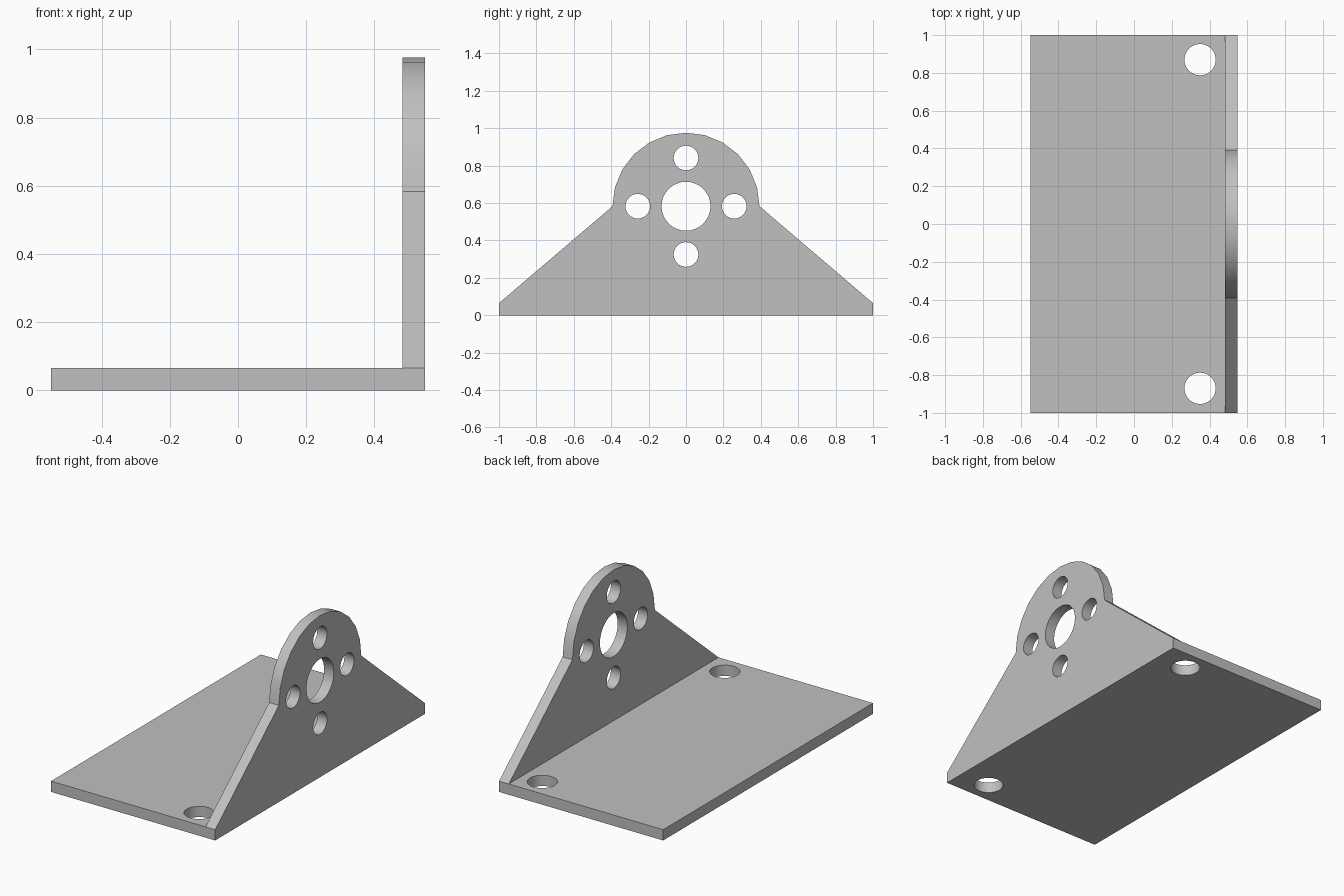
import bpy, bmesh
from math import cos, sin, pi, radians
from mathutils import Matrix

if "Cube" in bpy.data.objects:
    bpy.data.objects.remove(bpy.data.objects["Cube"], do_unlink=True)

HALF_X, HALF_Y, THICK = 0.548, 1.0, 0.065
HUB_Z, HUB_R = 0.583, 0.393

metal = bpy.data.materials.new("light_grey")
metal.use_nodes = True
grey = (0.53, 0.53, 0.53, 1)
metal.diffuse_color = grey
metal.node_tree.nodes["Principled BSDF"].inputs["Base Color"].default_value = grey


def circle(cx, cy, r, n=32):
    return [(cx + r * cos(2 * pi * i / n), cy + r * sin(2 * pi * i / n)) for i in range(n)]


def plate(name, loops, matrix):
    """Fill an outline with holes, then extrude it by the plate thickness."""
    bm = bmesh.new()
    edges = []
    for loop in loops:
        vs = [bm.verts.new((u, v, 0)) for u, v in loop]
        edges += [bm.edges.new((vs[i - 1], vs[i])) for i in range(len(vs))]
    bmesh.ops.triangle_fill(bm, edges=edges, use_beauty=True, use_dissolve=False)
    ext = bmesh.ops.extrude_face_region(bm, geom=bm.faces[:], use_keep_orig=True)
    top = [g for g in ext["geom"] if isinstance(g, bmesh.types.BMVert)]
    bmesh.ops.translate(bm, verts=top, vec=(0, 0, THICK))
    bmesh.ops.recalc_face_normals(bm, faces=bm.faces[:])
    bm.transform(matrix)
    mesh = bpy.data.meshes.new(name)
    bm.to_mesh(mesh)
    bm.free()
    mesh.materials.append(metal)
    obj = bpy.data.objects.new(name, mesh)
    bpy.context.collection.objects.link(obj)
    return obj


# Base plate with two mounting holes
base_outline = [(-HALF_X, -HALF_Y), (HALF_X, -HALF_Y), (HALF_X, HALF_Y), (-HALF_X, HALF_Y)]
base_holes = [circle(0.35, s * 0.87, 0.083) for s in (-1, 1)]
bracket = plate("bracket", [base_outline] + base_holes, Matrix())

# Upright plate: sloped shoulders, rounded head, hub hole and four bolt holes
arc = [(HUB_R * cos(radians(a)), HUB_Z + HUB_R * sin(radians(a))) for a in range(0, 181, 15)]
wall_outline = [(-HALF_Y, 0), (HALF_Y, 0), (HALF_Y, THICK)] + arc + [(-HALF_Y, THICK)]
wall_holes = [circle(0, HUB_Z, 0.131)]
wall_holes += [circle(u, HUB_Z + v, 0.066) for u, v in circle(0, 0, 0.258, 4)]
upright_axes = Matrix(((0, 0, 1, HALF_X - THICK), (1, 0, 0, 0), (0, 1, 0, 0), (0, 0, 0, 1)))
upright = plate("upright_plate", [wall_outline] + wall_holes, upright_axes)

# Join both plates into one solid
union = bracket.modifiers.new("join_upright", "BOOLEAN")
union.operation, union.solver, union.object = "UNION", "EXACT", upright
bpy.context.view_layer.objects.active = bracket
bracket.select_set(True)
bpy.ops.object.modifier_apply(modifier=union.name)
bpy.data.objects.remove(upright, do_unlink=True)

# Smooth hole walls and rounded head, crisp plate edges
bpy.ops.object.shade_smooth_by_angle(angle=radians(30))
